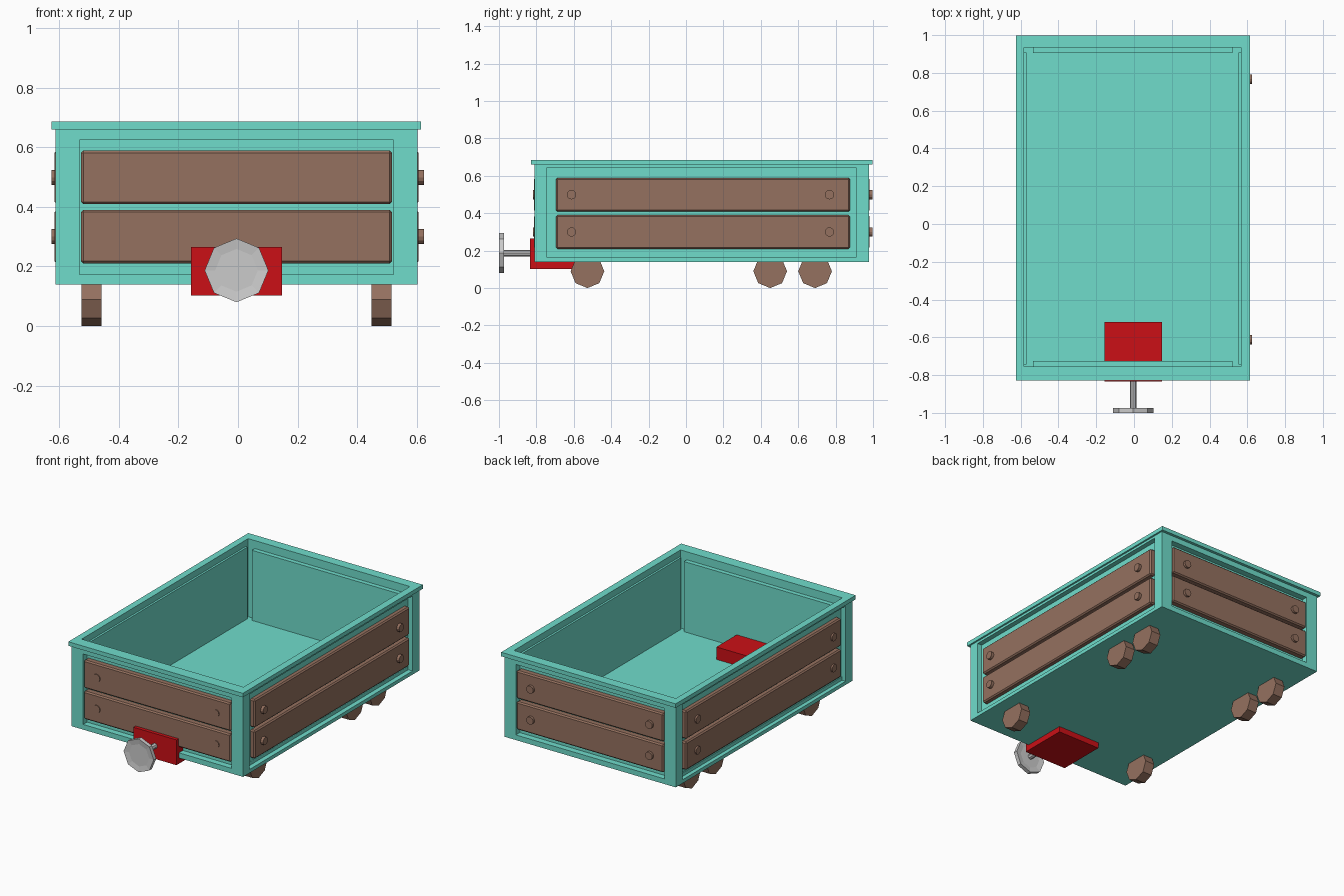
import bpy, bmesh
from math import pi
from mathutils import Matrix, Vector

if "Cube" in bpy.data.objects:
    bpy.data.objects.remove(bpy.data.objects["Cube"])


def material(name, rgb):
    m = bpy.data.materials.new(name)
    m.diffuse_color = (*rgb, 1)
    m.use_nodes = True
    m.node_tree.nodes["Principled BSDF"].inputs["Base Color"].default_value = m.diffuse_color
    return m


TEAL = material("teal_paint", (0.16, 0.72, 0.60))
BROWN = material("brown_wood", (0.30, 0.165, 0.115))
RED = material("red_paint", (0.60, 0.005, 0.008))
CX = -0.005


def finish(bm, name, mat=None):
    bmesh.ops.remove_doubles(bm, verts=bm.verts, dist=1e-5)
    bmesh.ops.recalc_face_normals(bm, faces=bm.faces)
    me = bpy.data.meshes.new(name)
    bm.to_mesh(me)
    bm.free()
    ob = bpy.data.objects.new(name, me)
    bpy.context.collection.objects.link(ob)
    if mat:
        me.materials.append(mat)
    return ob


def box(name, lo, hi, mat, bevel=0):
    bm = bmesh.new()
    lo, hi = Vector(lo), Vector(hi)
    bmesh.ops.create_cube(bm, size=1, matrix=Matrix.Translation((lo + hi) / 2)
                          @ Matrix.Diagonal((*(hi - lo), 1)))
    ob = finish(bm, name, mat)
    if bevel:
        mod = ob.modifiers.new("bevel", 'BEVEL')
        mod.width, mod.segments = bevel, 1
    return ob


def disc(name, center, axis, radius, length, sides, mat=None, dish=0):
    """Prism along axis 0 (x) or 1 (y), optionally with dished ends."""
    bm = bmesh.new()
    rot = Matrix.Rotation(pi / 2, 4, 'Y' if axis == 0 else 'X')
    bmesh.ops.create_cone(bm, cap_ends=True, segments=sides, radius1=radius,
                          radius2=radius, depth=length,
                          matrix=Matrix.Translation(center) @ rot)
    if dish:
        caps = [f for f in bm.faces if len(f.verts) == sides]
        bmesh.ops.inset_individual(bm, faces=caps, thickness=radius * 0.33, depth=-dish)
    return finish(bm, name, mat)


def quad(bm, pts):
    bm.faces.new([bm.verts.new(p) for p in pts])


def rect(axis, pos, u0, u1, z0, z1):
    uv = [(u0, z0), (u1, z0), (u1, z1), (u0, z1)]
    return [(pos, u, z) if axis == 0 else (u, pos, z) for u, z in uv]


def panel_wall(bm, axis, pos, outer, hole, push):
    """Flat wall with a rectangular panel pushed along its axis."""
    loops = [rect(axis, pos, *outer), rect(axis, pos, *hole), rect(axis, pos + push, *hole)]
    for a, b in zip(loops, loops[1:]):
        for i in range(4):
            j = (i + 1) % 4
            quad(bm, (a[i], a[j], b[j], b[i]))
    quad(bm, loops[2])


def ring(bm, o, i, z):
    """Flat rectangular frame; o and i are (x0, x1, y0, y1)."""
    co = lambda r: [(r[0], r[2], z), (r[1], r[2], z), (r[1], r[3], z), (r[0], r[3], z)]
    a, b = co(o), co(i)
    for k in range(4):
        n = (k + 1) % 4
        quad(bm, (a[k], a[n], b[n], b[k]))


# Tub: outside walls with sunk panels, inside walls with raised panels
X0, X1, Y0, Y1 = OUT = (-0.613, 0.603, -0.81, 0.979)
IX0, IX1, IY0, IY1 = INN = (-0.582, 0.567, -0.754, 0.934)
Z0, Z1, ZI = 0.14, 0.66, 0.16
bm = bmesh.new()
for pos, push in ((X0, 0.032), (X1, -0.032)):
    panel_wall(bm, 0, pos, (Y0, Y1, Z0, Z1), (-0.743, 0.909, 0.163, 0.645), push)
for pos, push in ((Y0, 0.04), (Y1, -0.04)):
    panel_wall(bm, 1, pos, (X0, X1, Z0, Z1), (-0.532, 0.522, 0.173, 0.625), push)
for pos, push in ((IX0, 0.013), (IX1, -0.013)):
    panel_wall(bm, 0, pos, (IY0, IY1, ZI, Z1), (-0.743, 0.909, 0.17, 0.645), push)
for pos, push in ((IY0, 0.029), (IY1, -0.029)):
    panel_wall(bm, 1, pos, (IX0, IX1, ZI, Z1), (-0.535, 0.522, 0.17, 0.635), push)
ring(bm, OUT, INN, Z1)
for (a, b, c, d), z in ((OUT, Z0), (INN, ZI)):
    quad(bm, ((a, c, z), (b, c, z), (b, d, z), (a, d, z)))
finish(bm, "tub", TEAL)
box("floor", (IX0 - 0.005, IY0 - 0.005, 0.15), (IX1 + 0.005, IY1 + 0.005, 0.185), TEAL)

# Rim around the top
RIM = (-0.625, 0.614, -0.828, 0.997)
bm = bmesh.new()
for z in (Z1, 0.686):
    ring(bm, RIM, INN, z)
for r in (RIM, INN):
    for axis, pos, u0, u1 in ((0, r[0], r[2], r[3]), (0, r[1], r[2], r[3]),
                              (1, r[2], r[0], r[1]), (1, r[3], r[0], r[1])):
        quad(bm, rect(axis, pos, u0, u1, Z1, 0.686))
finish(bm, "rim", TEAL)

# Planks and bolts, two rows on each side
for row, zc in (("lower", 0.30), ("upper", 0.499)):
    for side, x, s, out in (("left", X0, -1, 0.013), ("right", X1, 1, 0.021)):
        xs = sorted((x + s * 0.003, x - s * 0.036))
        box(f"{side}_{row}_plank", (xs[0], -0.695, zc - 0.09),
            (xs[1], 0.877, zc + 0.09), BROWN, 0.008)
        for y in (-0.612, 0.767):
            disc(f"{side}_{row}_bolt", (x + s * (out - 0.015), y, zc), 0, 0.025, 0.03, 12, BROWN)
    for side, y, s, out in (("front", Y0, -1, 0.008), ("back", Y1, 1, 0.018)):
        ys = sorted((y + s * 0.003, y - s * 0.044))
        box(f"{side}_{row}_plank", (-0.527, ys[0], zc - 0.09),
            (0.517, ys[1], zc + 0.09), BROWN, 0.008)
        for x in (-0.433, 0.412):
            disc(f"{side}_{row}_bolt", (x, y + s * (out - 0.015), zc), 1, 0.025, 0.03, 12, BROWN)

# Wheels: one pair in front, two at the back
for place, y in (("front", -0.527), ("middle", 0.45), ("rear", 0.69)):
    for side, x in (("left", -0.492), ("right", 0.481)):
        disc(f"{place}_{side}_wheel", (x, y, 0.09), 0, 0.09, 0.067, 8, BROWN)

# Coupling block, rod and buffer
box("coupling_block", (-0.157, -0.835, 0.103), (0.148, -0.52, 0.265), RED)
disc("buffer_rod", (CX, -0.90, 0.187), 1, 0.017, 0.15, 8)
disc("buffer_disc", (CX, -0.987, 0.187), 1, 0.107, 0.026, 8, dish=0.005)
